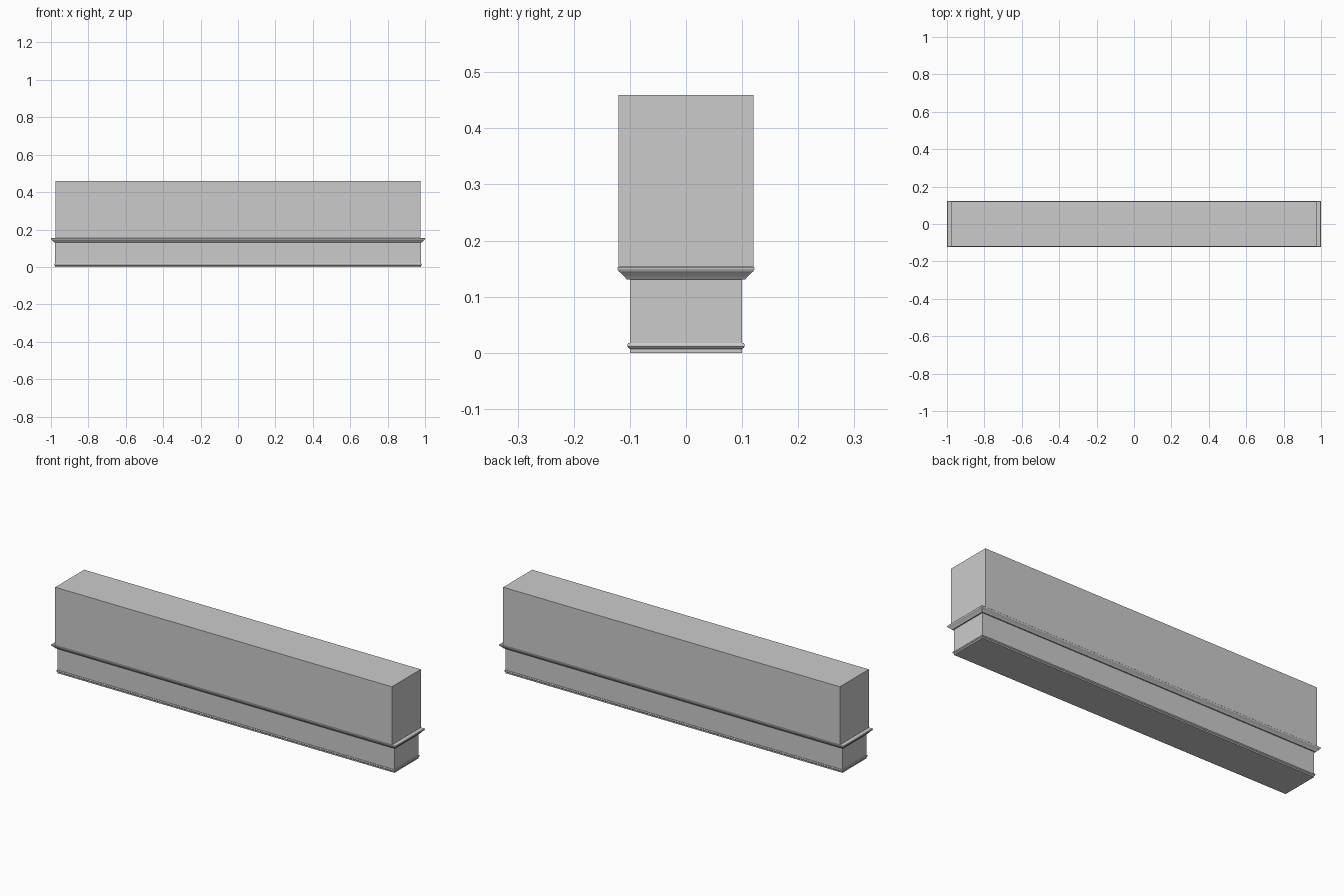
import bpy, bmesh

if "Cube" in bpy.data.objects:
    bpy.data.objects.remove(bpy.data.objects["Cube"])


def loft(name, hx, hy, profile):
    """Stack rectangular rings; profile is a list of (outward offset, z)."""
    bm = bmesh.new()
    rings = []
    for off, z in profile:
        x, y = hx + off, hy + off
        rings.append([bm.verts.new((sx * x, sy * y, z))
                      for sx, sy in ((-1, -1), (1, -1), (1, 1), (-1, 1))])
    for a, b in zip(rings, rings[1:]):
        for i in range(4):
            j = (i + 1) % 4
            bm.faces.new((a[i], a[j], b[j], b[i]))
    bm.faces.new(rings[0][::-1])
    bm.faces.new(rings[-1])
    bmesh.ops.recalc_face_normals(bm, faces=bm.faces)
    me = bpy.data.meshes.new(name)
    bm.to_mesh(me)
    bm.free()
    ob = bpy.data.objects.new(name, me)
    bpy.context.collection.objects.link(ob)
    return ob


# Recessed lower body with a thin bead at the foot and a flared moulding on top
loft("lower_body_with_mouldings", 0.978, 0.1, [
    (0, 0), (0, 0.007), (0.003, 0.009), (0.0045, 0.011), (0.0045, 0.014),
    (0.003, 0.017), (0, 0.017),
    (0, 0.131), (0.006, 0.131), (0.010, 0.136), (0.017, 0.143),
    (0.020, 0.145), (0.022, 0.149), (0.022, 0.152), (0.020, 0.154)])

# Tall plain upper block
loft("upper_block", 0.977, 0.12, [(0, 0.15), (0, 0.459)])
